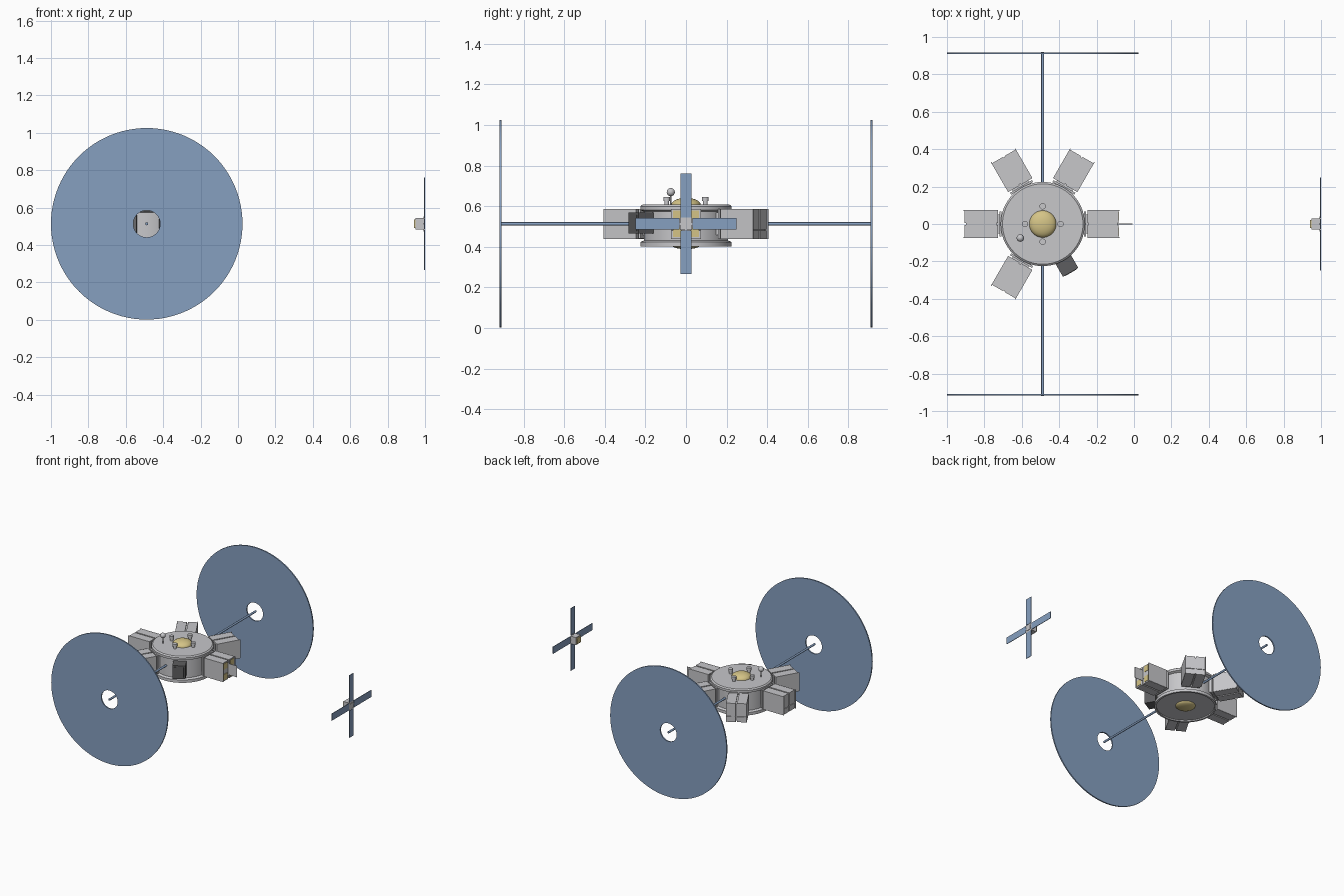
import bpy, bmesh, math
from mathutils import Matrix, Vector

if "Cube" in bpy.data.objects:
    bpy.data.objects.remove(bpy.data.objects["Cube"])

CX, CZ = -0.488, 0.513      # hub centre


def material(name, rgb):
    m = bpy.data.materials.new(name)
    m.diffuse_color = (*rgb, 1)
    m.use_nodes = True
    m.node_tree.nodes["Principled BSDF"].inputs["Base Color"].default_value = m.diffuse_color
    return m


GREY = material("light_grey", (0.57, 0.57, 0.59))
BLUE = material("panel_blue", (0.24, 0.35, 0.53))
GOLD = material("gold_foil", (0.66, 0.55, 0.24))
DARK = material("dark_grey", (0.11, 0.11, 0.115))


def finish(name, bm, mat, smooth=False):
    bmesh.ops.recalc_face_normals(bm, faces=bm.faces)
    me = bpy.data.meshes.new(name)
    bm.to_mesh(me)
    bm.free()
    me.materials.append(mat)
    ob = bpy.data.objects.new(name, me)
    bpy.context.collection.objects.link(ob)
    if smooth:
        bpy.ops.object.select_all(action='DESELECT')
        ob.select_set(True)
        bpy.context.view_layer.objects.active = ob
        bpy.ops.object.shade_smooth_by_angle(angle=math.radians(35))
    return ob


def boxes(name, specs, mat, angle=0.0, origin=(CX, 0, CZ)):
    """Boxes given as (centre, size), turned about the origin by an angle."""
    bm = bmesh.new()
    turn = Matrix.Translation(origin) @ Matrix.Rotation(angle, 4, 'Z')
    for c, s in specs:
        bmesh.ops.create_cube(bm, size=1, matrix=turn @ Matrix.Translation(c) @ Matrix.Diagonal((*s, 1)))
    return finish(name, bm, mat)


def lathe(name, profile, mat, origin, axis='Z', steps=64, closed=False):
    """Spin (radius, height) points around an axis through the origin."""
    bm = bmesh.new()
    vs = [bm.verts.new((r, 0, h)) for r, h in profile]
    es = [bm.edges.new(p) for p in zip(vs, vs[1:])]
    if closed:
        es.append(bm.edges.new((vs[-1], vs[0])))
    bmesh.ops.spin(bm, geom=vs + es, cent=(0, 0, 0), axis=(0, 0, 1), angle=2 * math.pi, steps=steps)
    bmesh.ops.remove_doubles(bm, verts=bm.verts, dist=1e-5)
    m = Matrix.Translation(origin)
    if axis == 'Y':
        m = m @ Matrix.Rotation(math.pi / 2, 4, 'X')
    bmesh.ops.transform(bm, matrix=m, verts=bm.verts)
    return finish(name, bm, mat, True)


# Hub drum with raised rims and a recessed underside
lathe("hub", [(0, 0.094), (0.215, 0.094), (0.225, 0.086), (0.225, 0.068), (0.207, 0.06),
              (0.207, -0.082), (0.225, -0.09), (0.225, -0.113), (0.211, -0.113),
              (0.211, -0.103), (0, -0.103)], GREY, (CX, 0, CZ))

# Gold domes above and below
for name, base, h in (("top_dome", 0.094, 0.034), ("bottom_dome", -0.103, -0.022)):
    pts = [(0.072 * math.cos(a), base + h * math.sin(a)) for a in [i * math.pi / 16 for i in range(8)]]
    lathe(name, pts + [(0, base + h)], GOLD, (CX, 0, CZ), steps=40)

# Four capped posts on the top deck
for i in range(4):
    a = i * math.pi / 2
    lathe("deck_post", [(0.012, 0.09), (0.012, 0.112), (0.017, 0.112), (0.017, 0.132), (0, 0.132)],
          GREY, (CX + 0.095 * math.cos(a), 0.095 * math.sin(a), CZ), steps=20)

# Ball antenna
lathe("antenna_stem", [(0.004, 0.09), (0.004, 0.145)], GREY, (-0.608, -0.075, CZ), steps=12)
lathe("antenna_ball", [(0.02 * math.sin(i * math.pi / 12), 0.156 - 0.02 * math.cos(i * math.pi / 12))
                       for i in range(13)], GREY, (-0.608, -0.075, CZ), steps=24)

# Five docked modules, each two split blocks with thin side plates
for deg in (0, 60, 120, 180, 240):
    a = math.radians(deg)
    end = 0.405 if deg == 0 else 0.417
    length, mid = end - 0.24, (end + 0.24) / 2
    parts = [((mid, 0, 0), (length - 0.012, 0.13, 0.13)),             # core
             ((0.22, 0, 0), (0.06, 0.10, 0.11))]                      # neck
    for s in (-1, 1):
        parts.append(((mid, s * 0.0385, 0.022), (length, 0.067, 0.102)))
        parts.append(((mid, s * 0.0385, -0.054), (length, 0.067, 0.042)))
        parts.append(((mid + 0.004, s * 0.0735, 0), (length + 0.008, 0.003, 0.148)))
    boxes("module", parts, GREY, a)
    # curved-wall mounting bracket
    boxes("module_bracket", [((0.226, 0, 0), (0.012, 0.135, 0.145))], GREY, a)

# Gold end panels and docking fin on the right module
boxes("module_end_panels", [((0.4055, sy * 0.042, sz * 0.042), (0.005, 0.046, 0.046))
                            for sy in (-1, 1) for sz in (-1, 1)], GOLD)
boxes("docking_fin", [((0.44, 0, 0), (0.08, 0.003, 0.09))], GREY)

# Dark equipment box in the sixth position
boxes("equipment_box", [((0.256, 0, 0.004), (0.085, 0.095, 0.105)),
                        ((0.298, 0, 0.004), (0.006, 0.07, 0.08))], DARK, math.radians(300))

# Axle and the two large ring panels
lathe("axle", [(0, -0.92), (0.008, -0.92), (0.008, 0.92), (0, 0.92)], BLUE, (CX, 0, CZ), 'Y', 16)
for y in (-0.913, 0.913):
    lathe("ring_panel", [(0.072, -0.005), (0.512, -0.005), (0.512, 0.005), (0.072, 0.005)],
          BLUE, (CX, y, CZ), 'Y', 96, True)

# Small free-flying probe: body, gold sensor, four panels
P = (0.968, 0, CZ)
boxes("probe_body", [((0.004, 0, 0), (0.048, 0.06, 0.06)),
                     ((0.029, 0, 0), (0.005, 0.036, 0.036))], GREY, 0, P)
boxes("probe_sensor", [((-0.022, 0, 0), (0.012, 0.044, 0.044))], GOLD, 0, P)
boxes("probe_panels", [((0.0285, s * 0.14, 0), (0.004, 0.216, 0.055)) for s in (-1, 1)] +
      [((0.0285, 0, s * 0.14), (0.004, 0.055, 0.216)) for s in (-1, 1)], BLUE, 0, P)
boxes("probe_arms", [((0.026, 0, 0), (0.006, 0.08, 0.01)),
                     ((0.026, 0, 0), (0.006, 0.01, 0.08))], GREY, 0, P)
